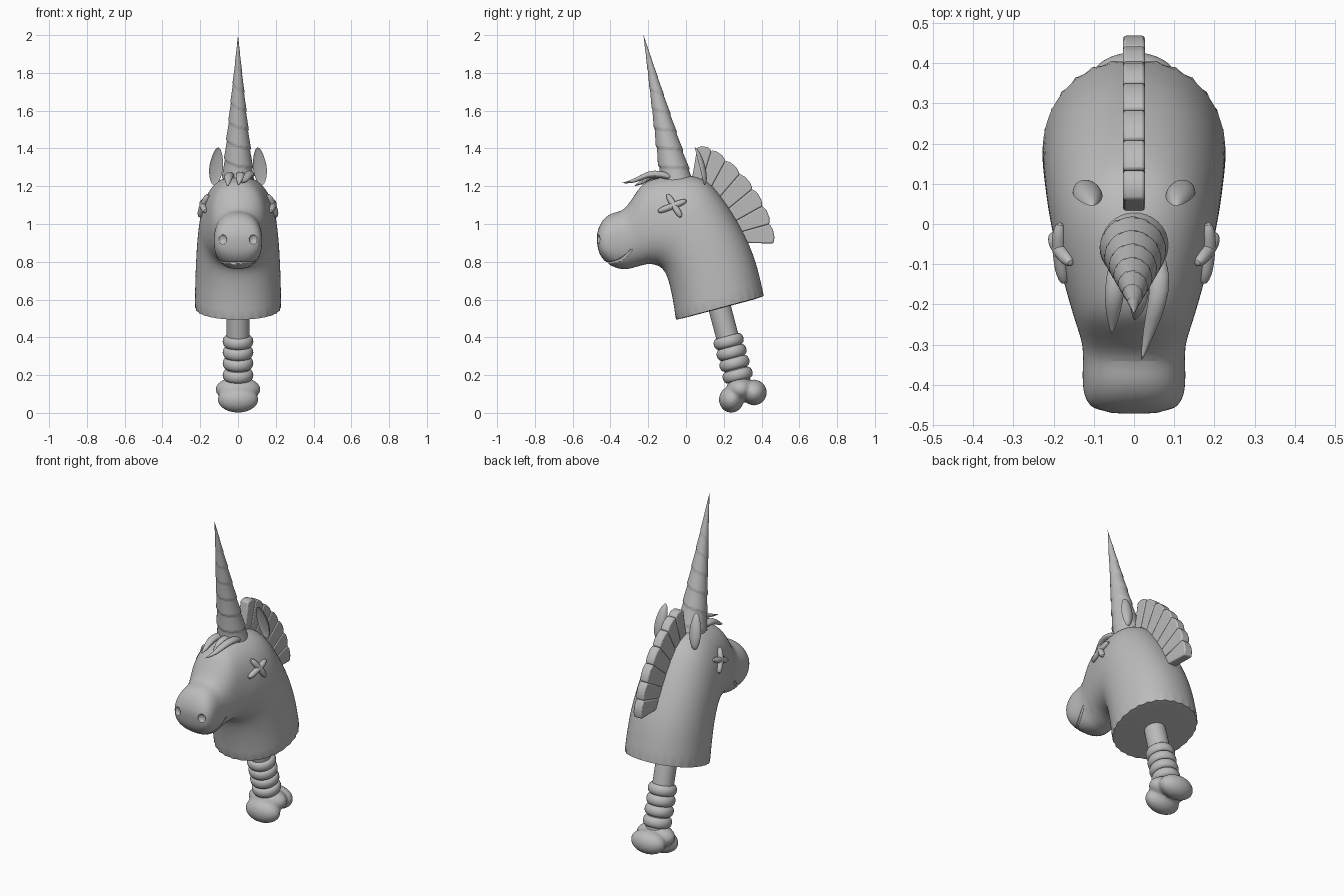
import bpy, bmesh, math
from mathutils import Vector, Matrix
from mathutils.bvhtree import BVHTree

if "Cube" in bpy.data.objects:
    bpy.data.objects.remove(bpy.data.objects["Cube"])

grey = bpy.data.materials.new("plain grey")
grey.use_nodes = True
grey.diffuse_color = (0.5, 0.5, 0.5, 1)
grey.node_tree.nodes["Principled BSDF"].inputs["Base Color"].default_value = (0.5, 0.5, 0.5, 1)


def finish(name, bm, subdivide=0, angle=40):
    bmesh.ops.recalc_face_normals(bm, faces=bm.faces)
    mesh = bpy.data.meshes.new(name)
    bm.to_mesh(mesh)
    bm.free()
    mesh.materials.append(grey)
    obj = bpy.data.objects.new(name, mesh)
    bpy.context.collection.objects.link(obj)
    if subdivide:
        mod = obj.modifiers.new("subdivide", "SUBSURF")
        mod.levels = mod.render_levels = subdivide
    bpy.ops.object.select_all(action="DESELECT")
    bpy.context.view_layer.objects.active = obj
    obj.select_set(True)
    bpy.ops.object.shade_smooth_by_angle(angle=math.radians(angle))
    return obj


def loft(rings):
    """Skin a list of equal rings and close both ends."""
    bm = bmesh.new()
    loops = [[bm.verts.new(p) for p in ring] for ring in rings]
    n = len(loops[0])
    for a, b in zip(loops, loops[1:]):
        for i in range(n):
            j = (i + 1) % n
            bm.faces.new((a[i], a[j], b[j], b[i]))
    bm.faces.new(loops[0])
    bm.faces.new(loops[-1])
    return bm


def circle(centre, u, v, radius, n, radius_at=None):
    ring = []
    for i in range(n):
        a = math.tau * i / n
        r = radius_at(a) if radius_at else radius
        ring.append(centre + u * (r * math.cos(a)) + v * (r * math.sin(a)))
    return ring


def tube(name, points, radii, ref, flat=1.0):
    pts = [Vector(p) for p in points]
    rings = []
    for i, p in enumerate(pts):
        d = (pts[min(i + 1, len(pts) - 1)] - pts[max(i - 1, 0)]).normalized()
        u = d.cross(ref).normalized()
        rings.append(circle(p, u * flat, d.cross(u), radii[i], 10))
    return finish(name, loft(rings), 1)


def ellipsoid(bm, centre, size):
    m = Matrix.Translation(centre) @ Matrix.Diagonal((*size, 1))
    return bmesh.ops.create_uvsphere(bm, u_segments=24, v_segments=16, radius=1, matrix=m)["verts"]


# Head and neck: throat point, crest point, half width
sections = [
    (-.055, .49, .415, .615, .23), (-.07, .6, .38, .775, .228), (-.09, .69, .335, .9, .224),
    (-.11, .745, .255, 1.05, .218), (-.135, .772, .165, 1.18, .208), (-.165, .784, .105, 1.237, .2),
    (-.19, .787, .02, 1.262, .19), (-.21, .786, -.07, 1.257, .175), (-.235, .78, -.14, 1.247, .163),
    (-.25, .775, -.215, 1.227, .15), (-.27, .77, -.257, 1.18, .14), (-.29, .765, -.3, 1.11, .13),
    (-.31, .76, -.34, 1.066, .127), (-.35, .76, -.39, 1.062, .129), (-.4, .778, -.437, 1.03, .128),
    (-.445, .815, -.464, .98, .112), (-.466, .86, -.475, .93, .07)]


def soft(c, power):
    return math.copysign(abs(c) ** power, c)


rings = []
for k, (fy, fz, by, bz, w) in enumerate(sections):
    power = 0.93 - 0.1 * k / len(sections)
    mid, half = Vector((0, (fy + by) / 2, (fz + bz) / 2)), Vector((0, by - fy, bz - fz)) / 2
    angles = [math.tau * i / 28 for i in range(28)]
    rings.append([mid + half * soft(math.cos(a), power) + Vector((w * soft(math.sin(a), power), 0, 0))
                  for a in angles])
bm = loft(rings)
bm.faces.ensure_lookup_table()
crease = bm.edges.layers.float.new("crease_edge")
for edge in bm.faces[-2].edges:
    edge[crease] = 0.85
surface = BVHTree.FromBMesh(bm)
head = finish("head", bm, 2)


def on_side(side, y, z, lift=0.0):
    hit = surface.ray_cast(Vector((side, y, z)), Vector((-side, 0, 0)))[0]
    return hit + Vector((side * lift, 0, 0))


def carve(cutter):
    cutter.hide_render = True
    cutter.hide_viewport = True
    cutter.display_type = "WIRE"
    mod = head.modifiers.new("carve", "BOOLEAN")
    mod.operation = "DIFFERENCE"
    mod.solver = "EXACT"
    mod.object = cutter


# Nostril hollows
for side, label in ((1, "left"), (-1, "right")):
    bm = bmesh.new()
    hit = surface.ray_cast(Vector((side * .083, -1, .918)), Vector((0, 1, 0)))[0]
    ellipsoid(bm, hit, (.024, .016, .026))
    carve(finish(label + "_nostril_cutter", bm))

# Mouth groove wrapping under the muzzle
half = [on_side(1, y, z) for y, z in ((-.28, .872), (-.315, .835), (-.345, .81), (-.375, .8), (-.4, .797))]
path = half + [Vector((0, -.425, .795))] + [Vector((-p.x, p.y, p.z)) for p in reversed(half)]
carve(tube("mouth_cutter", path, [.008] * len(path), Vector((0, .3, 1))))

# Crossed eyes
for side, label in ((1, "left"), (-1, "right")):
    for bar, (y0, z0, y1, z1) in enumerate(((-.15, 1.065, .005, 1.125), (-.1, 1.158, -.025, 1.035))):
        steps = [i / 6 for i in range(7)]
        pts = [on_side(side, y0 + (y1 - y0) * t, z0 + (z1 - z0) * t, .006) for t in steps]
        tube(f"{label}_eye_bar_{bar + 1}", pts, [.009] + [.018] * 5 + [.009], Vector((1, 0, 0)))

# Ears: leaf shapes with a scooped front
for side, label in ((1, "left"), (-1, "right")):
    bm = bmesh.new()
    for v in ellipsoid(bm, (0, 0, 0), (.037, .032, .1)):
        if v.co.y < 0:
            v.co.y *= -0.35
        v.co.x *= 1 - 2 * max(v.co.z, 0)
        v.co += Vector((side * (.115 - .1 * v.co.z), .07 - .25 * v.co.z, 1.305))
    finish(label + "_ear", bm, 1)

# Spiral horn
base, tip = Vector((0, -.045, 1.2)), Vector((0, -.225, 2))
axis = (tip - base).normalized()
across = axis.cross(Vector((1, 0, 0)))
rings = []
for k in range(97):
    t = k / 96

    def groove(a, t=t):
        phase = (t * 8 + a / math.tau) % 1
        return max(.089 * (1 - t) * (1.03 - .09 * phase), .0008)
    rings.append(circle(base.lerp(tip, t), Vector((1, 0, 0)), across, 0, 32, groove))
finish("horn", loft(rings), angle=50)

# Forelock strands
strands = {
    "left": [(.05, -.06, 1.24), (.068, -.13, 1.265), (.058, -.2, 1.268), (.036, -.27, 1.225), (.018, -.342, 1.217)],
    "middle": [(.01, -.08, 1.24), (.015, -.14, 1.265), (.012, -.19, 1.255), (.006, -.22, 1.23), (.002, -.24, 1.205)],
    "right": [(-.03, -.06, 1.24), (-.045, -.13, 1.26), (-.05, -.19, 1.255), (-.053, -.235, 1.22), (-.055, -.275, 1.2)]}
for label, pts in strands.items():
    tube(label + "_forelock", pts, [.022, .027, .025, .016, .002], Vector((1, 0, 0)), 0.75)

# Mane: a fan of scalloped wedges
outer = [(.06, 1.405), (.135, 1.39), (.21, 1.335), (.285, 1.265), (.352, 1.185), (.405, 1.095), (.442, 1), (.463, .897)]
inner = [(.03, 1.23), (.08, 1.21), (.12, 1.17), (.16, 1.12), (.2, 1.06), (.235, 1), (.265, .95), (.29, .9)]
for k in range(len(outer) - 1):
    a, b, c, d = (Vector((0, *p)) for p in (outer[k], outer[k + 1], inner[k + 1], inner[k]))
    out = ((a + b) - (c + d)).normalized()
    shape = [d, a, a.lerp(b, .3) + out * .012, a.lerp(b, .7) + out * .012, b, c]
    lock = finish(f"mane_lock_{k + 1}", loft([[p + Vector((x, 0, 0)) for p in shape] for x in (-.027, .027)]))
    bevel = lock.modifiers.new("bevel", "BEVEL")
    bevel.width = .007
    bevel.segments = 2

# Handle with four grip rings
top, down = Vector((0, .18, .55)), Vector((0, .257, -.966))
profile = [(-.12, .06), (.145, .06)]
for s in (.178, .238, .298, .362):
    profile += [(s + .03 * math.cos(a), .06 + .021 * math.sin(a))
                for a in (math.pi * (1 - i / 8) for i in range(9))]
profile.append((.45, .06))
side_axis = down.cross(Vector((1, 0, 0)))
finish("handle", loft([circle(top + down * s, Vector((1, 0, 0)), side_axis, r, 32) for s, r in profile]), angle=60)

# Two-lobed knob, fused into one rounded form
bm = bmesh.new()
ellipsoid(bm, (0, .24, .071), (.108, .066, .07))
ellipsoid(bm, (0, .36, .108), (.108, .068, .068))
ellipsoid(bm, (0, .288, .125), (.12, .075, .065))
knob = finish("knob", bm, angle=180)
fuse = knob.modifiers.new("fuse", "REMESH")
fuse.mode = "VOXEL"
fuse.voxel_size = .008
fuse.use_smooth_shade = True
blend = knob.modifiers.new("blend", "SMOOTH")
blend.factor = 0.5
blend.iterations = 8
